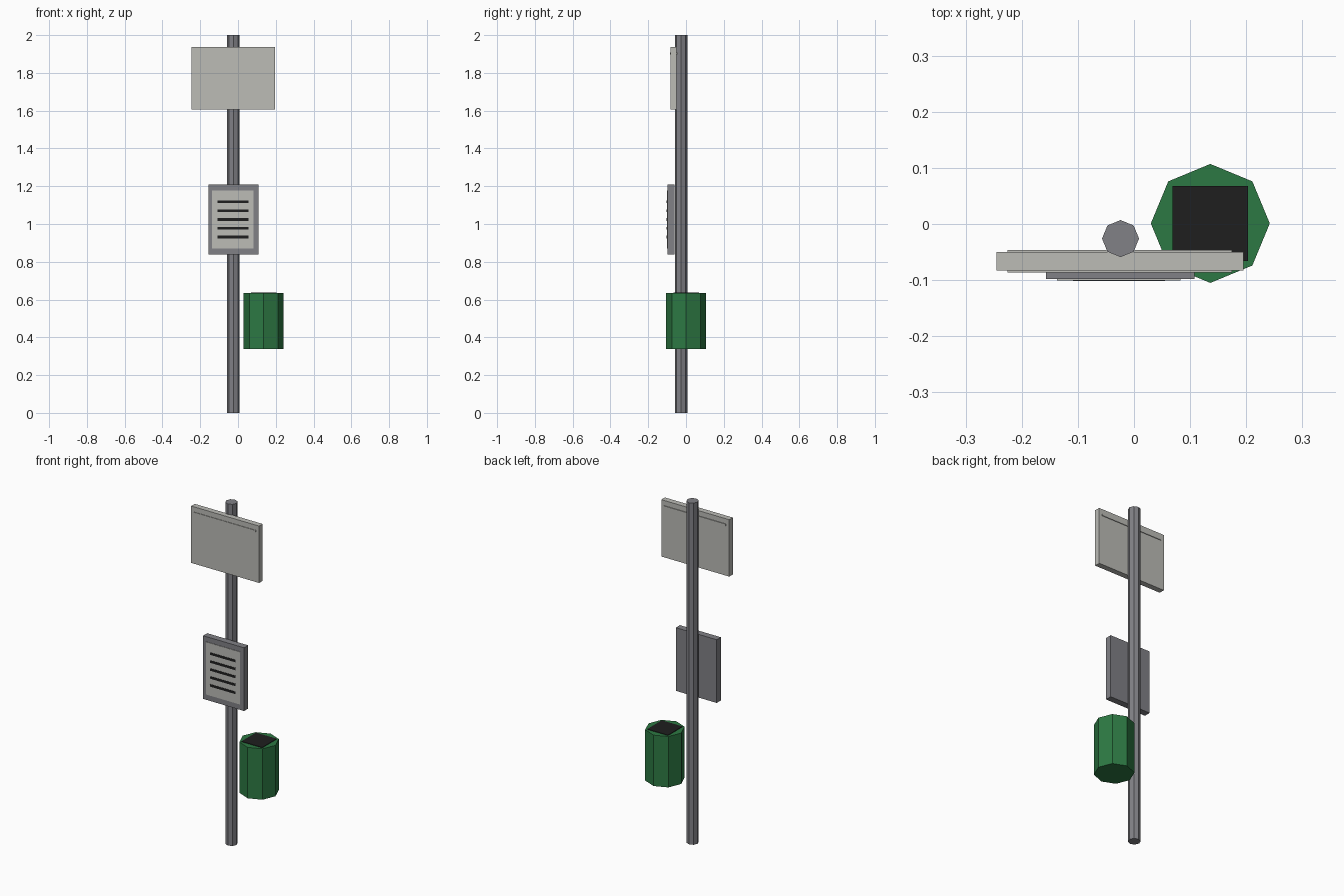
import bpy
import math

if "Cube" in bpy.data.objects:
    bpy.data.objects.remove(bpy.data.objects["Cube"])


def material(name, rgb):
    m = bpy.data.materials.new(name)
    m.diffuse_color = (*[c ** 2.2 for c in rgb], 1)
    m.use_nodes = True
    m.node_tree.nodes["Principled BSDF"].inputs["Base Color"].default_value = m.diffuse_color
    return m


STEEL = material("steel grey", (0.50, 0.50, 0.52))
LIGHT = material("light grey", (0.73, 0.73, 0.71))
GREEN = material("green", (0.19, 0.47, 0.27))
DARK = material("near black", (0.14, 0.14, 0.14))


def box(name, x, y, z, mat):
    """Box from (min, max) ranges on each axis."""
    bpy.ops.mesh.primitive_cube_add(size=1, location=[sum(r) / 2 for r in (x, y, z)])
    ob = bpy.context.object
    ob.name = name
    ob.scale = [r[1] - r[0] for r in (x, y, z)]
    bpy.ops.object.transform_apply(location=False, rotation=False, scale=True)
    ob.data.materials.append(mat)
    return ob


def octagon(name, x, y, radius, z, mat):
    """Eight-sided flat-shaded column."""
    bpy.ops.mesh.primitive_cylinder_add(vertices=8, radius=radius, depth=z[1] - z[0],
                                        location=(x, y, sum(z) / 2))
    ob = bpy.context.object
    ob.name = name
    ob.data.materials.append(mat)
    return ob


# Pole
octagon("pole", -0.024, -0.026, 0.033, (0, 2), STEEL)

# Top sign with a thin raised strip showing on both faces
box("stop_sign", (-0.245, 0.195), (-0.083, -0.050), (1.605, 1.938), LIGHT)
box("sign_strip", (-0.225, 0.175), (-0.086, -0.046), (1.898, 1.908), LIGHT)

# Timetable board, paper and printed lines
box("timetable_board", (-0.157, 0.108), (-0.098, -0.060), (0.838, 1.208), STEEL)
box("timetable_paper", (-0.137, 0.083), (-0.1005, -0.097), (0.870, 1.178), LIGHT)
for i in range(5):
    z = 0.931 + i * 0.0465
    box(f"timetable_line_{i + 1}", (-0.109, 0.055), (-0.102, -0.0995),
        (z - 0.007, z + 0.007), DARK)

# Litter bin with a dark square opening
octagon("litter_bin", 0.136, 0.001, 0.106, (0.337, 0.635), GREEN)
box("bin_opening", (0.069, 0.203), (-0.066, 0.068), (0.630, 0.638), DARK)
